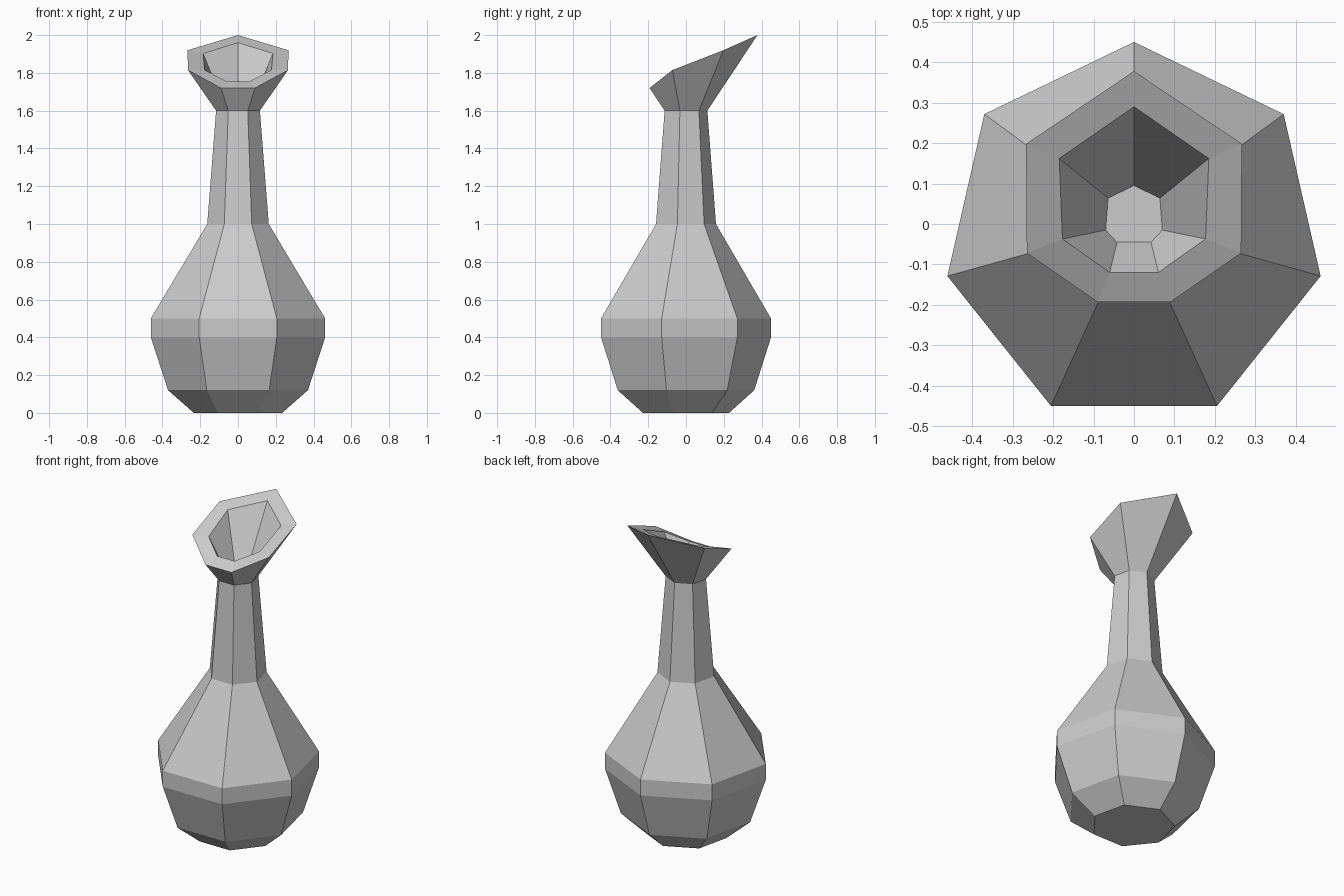
import bpy, bmesh
from math import sin, cos, tau

if "Cube" in bpy.data.objects:
    bpy.data.objects.remove(bpy.data.objects["Cube"])

SIDES = 7


def heptagon(r, z, cy=None):
    """Level ring with a corner at the back and a flat side at the front."""
    cy = -0.0495 * r if cy is None else cy
    return [(r * sin(tau * k / SIDES), cy + r * cos(tau * k / SIDES), z)
            for k in range(SIDES)]


def mirrored(half):
    """Full ring from its right half; the first point lies on the centre line."""
    return half + [(-x, y, z) for x, y, z in reversed(half[1:])]


# body and neck: (radius, height)
profile = [(0.24, 0), (0.38, 0.12), (0.4734, 0.4), (0.4734, 0.5),
           (0.167, 1.0), (0.119, 1.6)]
rings = [heptagon(r, z) for r, z in profile]

# slanted spout lip: outer edge, inner edge, then the floor of the opening
rings.append(mirrored([(0, 0.378, 2.0), (0.267, 0.198, 1.92),
                       (0.265, -0.072, 1.815), (0.09, -0.193, 1.72)]))
rings.append(mirrored([(0, 0.29, 1.96), (0.185, 0.162, 1.903),
                       (0.177, -0.037, 1.815), (0.06, -0.12, 1.755)]))
rings.append(mirrored([(0, 0.095, 1.61), (0.064, 0.064, 1.61),
                       (0.07, -0.015, 1.61), (0.042, -0.045, 1.61)]))

# skin the rings and cap both ends
bm = bmesh.new()
loops = [[bm.verts.new(p) for p in ring] for ring in rings]
for a, b in zip(loops, loops[1:]):
    for i in range(SIDES):
        j = (i + 1) % SIDES
        bm.faces.new((a[i], a[j], b[j], b[i]))
bm.faces.new(loops[0])
bm.faces.new(loops[-1])
bmesh.ops.recalc_face_normals(bm, faces=bm.faces)

mesh = bpy.data.meshes.new("vase")
bm.to_mesh(mesh)
bm.free()
bpy.context.collection.objects.link(bpy.data.objects.new("vase", mesh))
